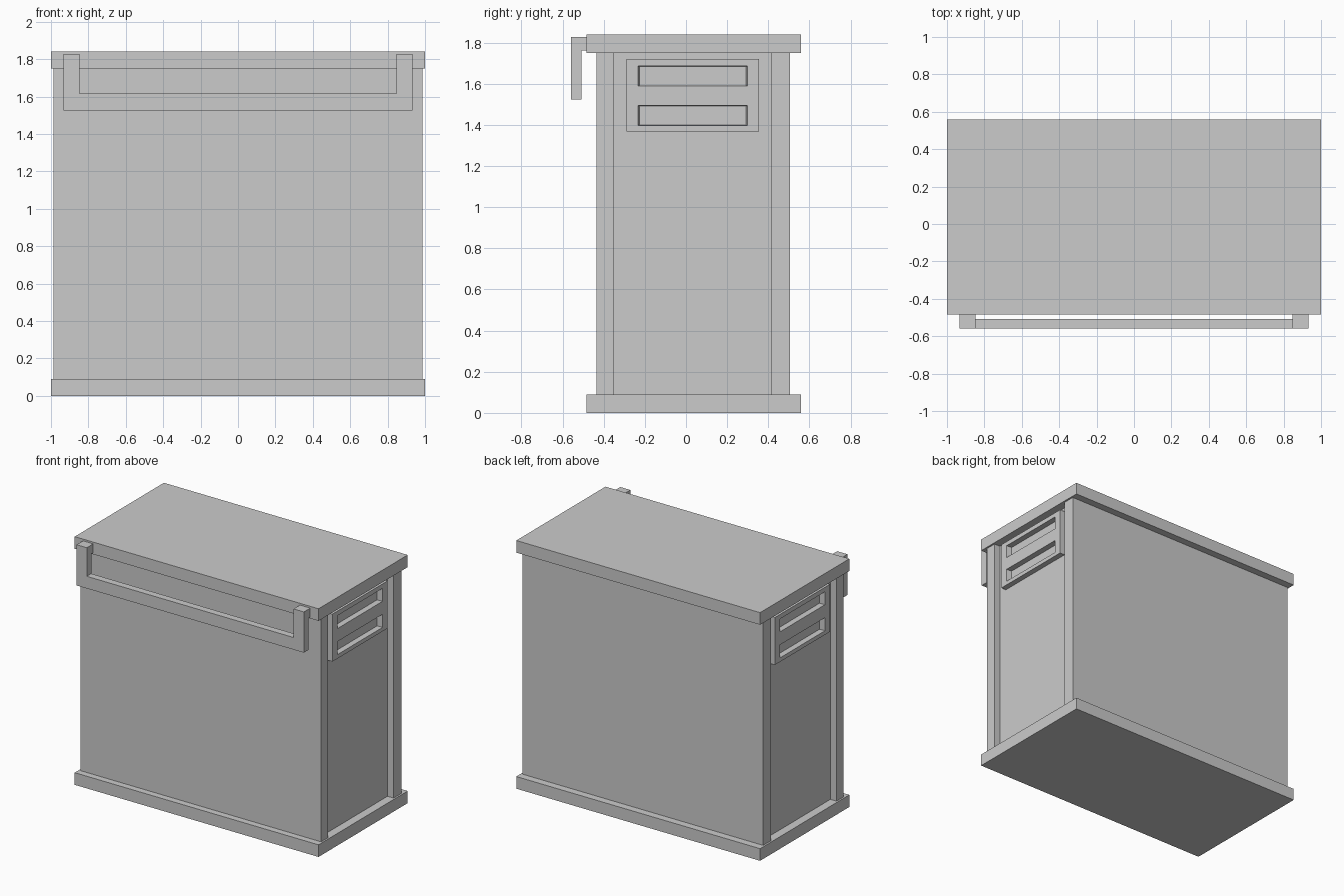
import bpy, bmesh
from mathutils import Vector

if "Cube" in bpy.data.objects:
    bpy.data.objects.remove(bpy.data.objects["Cube"])


def mesh_object(name, bm):
    bmesh.ops.recalc_face_normals(bm, faces=bm.faces)
    mesh = bpy.data.meshes.new(name)
    bm.to_mesh(mesh)
    bm.free()
    obj = bpy.data.objects.new(name, mesh)
    bpy.context.collection.objects.link(obj)
    return obj


def box(name, x, y, z):
    bm = bmesh.new()
    bmesh.ops.create_cube(bm, size=1)
    for v in bm.verts:
        v.co = Vector(r[0] if c < 0 else r[1] for c, r in zip(v.co, (x, y, z)))
    return mesh_object(name, bm)


def extrude_x(name, profile, x0, x1):
    """Extrude a (y, z) outline along x."""
    bm = bmesh.new()
    face = bm.faces.new([bm.verts.new((x0, y, z)) for y, z in profile])
    out = bmesh.ops.extrude_face_region(bm, geom=[face])["geom"]
    moved = [v for v in out if isinstance(v, bmesh.types.BMVert)]
    bmesh.ops.translate(bm, verts=moved, vec=(x1 - x0, 0, 0))
    return mesh_object(name, bm)


# Top and bottom slabs
SLAB_Y = (-0.485, 0.56)
box("base_slab", (-1, 1), SLAB_Y, (0, 0.09))
box("top_slab", (-1, 1), SLAB_Y, (1.75, 1.84))

# Front and back panels, with the recessed case between them
BODY_Z = (0.09, 1.75)
box("front_panel", (-0.987, 0.987), (-0.436, -0.353), BODY_Z)
box("back_panel", (-0.987, 0.987), (0.413, 0.505), BODY_Z)
box("recessed_case", (-0.937, 0.937), (-0.353, 0.413), BODY_Z)

# Slotted grip plate on each side, slots narrowing slightly inwards
for side, sx in (("right", 1), ("left", -1)):
    xs = sorted((0.937 * sx, 0.978 * sx))
    plate = box(side + "_grip_plate", xs, (-0.29, 0.355), (1.368, 1.72))
    for i, (z0, z1) in enumerate(((1.397, 1.495), (1.59, 1.687))):
        cutter = box(f"{side}_slot_cutter_{i}", (0.92, 0.99), (-0.235, 0.30), (z0, z1))
        for v in cutter.data.vertices:
            if v.co.x < 0.95:
                v.co.y += 0.012 if v.co.y < 0 else -0.012
                v.co.z += 0.004 if v.co.z < (z0 + z1) / 2 else -0.004
            v.co.x *= sx
        if sx < 0:
            cutter.data.flip_normals()
        cutter.hide_render = True
        cutter.hide_viewport = True
        mod = plate.modifiers.new("slot", "BOOLEAN")
        mod.operation = "DIFFERENCE"
        mod.solver = "EXACT"
        mod.object = cutter

# Towel rail: two hooked arms and a bar across the front
ARM = [(-0.485, 1.827), (-0.56, 1.827), (-0.56, 1.525),
       (-0.508, 1.525), (-0.508, 1.761), (-0.485, 1.761)]
extrude_x("rail_arm_left", ARM, -0.932, -0.848)
extrude_x("rail_arm_right", ARM, 0.848, 0.932)
box("rail_bar", (-0.848, 0.848), (-0.56, -0.508), (1.525, 1.615))
